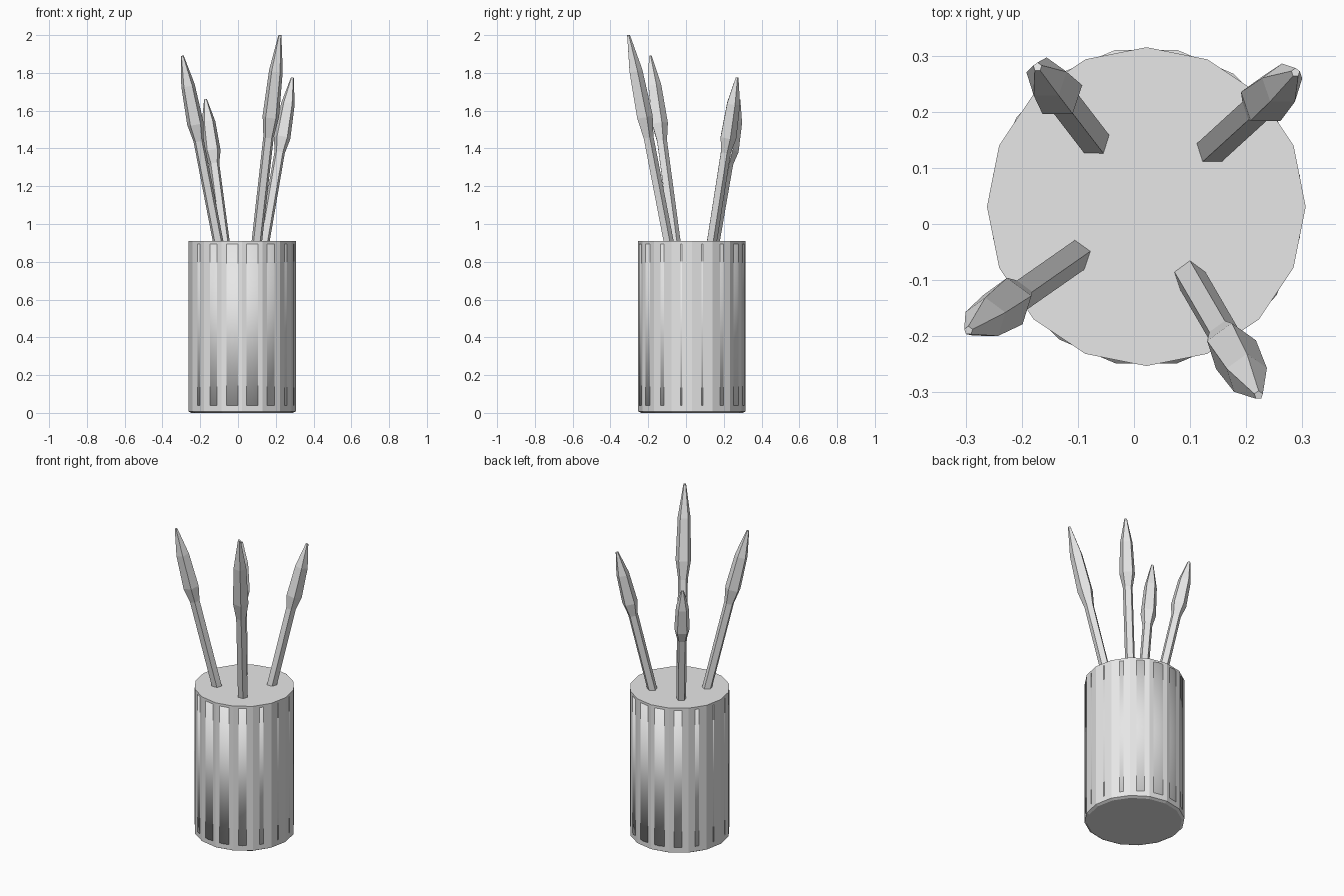
import bpy, bmesh, math
from mathutils import Vector

cube = bpy.data.objects.get("Cube")
if cube:
    bpy.data.objects.remove(cube, do_unlink=True)

grey = bpy.data.materials.new("light_grey")
grey.use_nodes = True
colour = (0.8, 0.8, 0.8, 1)
grey.diffuse_color = colour
grey.node_tree.nodes["Principled BSDF"].inputs["Base Color"].default_value = colour


def lathe(name, start, end, sides, phase, profile, smooth=False):
    """Capped prism around the line start-end; profile rows are (distance, radius x, radius y)."""
    start = Vector(start)
    axis = Vector(end) - start
    turn = Vector((0, 0, 1)).rotation_difference(axis)
    bm = bmesh.new()
    rings = []
    for dist, rx, ry in profile:
        ring = []
        for i in range(sides):
            a = phase + math.tau * i / sides
            p = Vector((rx * math.cos(a), ry * math.sin(a), dist))
            ring.append(bm.verts.new(start + turn @ p))
        rings.append(ring)
    for low, high in zip(rings, rings[1:]):
        for i in range(sides):
            j = (i + 1) % sides
            bm.faces.new((low[i], low[j], high[j], high[i]))
    bm.faces.new(rings[0][::-1])
    bm.faces.new(rings[-1])
    for f in bm.faces:
        f.smooth = smooth
    mesh = bpy.data.meshes.new(name)
    bm.to_mesh(mesh)
    bm.free()
    mesh.materials.append(grey)
    obj = bpy.data.objects.new(name, mesh)
    bpy.context.collection.objects.link(obj)
    return obj


# Cup with a narrow chamfer at the foot
CX, CY, R, TOP = 0.022, 0.031, 0.284, 0.91
lathe("cup", (CX, CY, 0), (CX, CY, TOP), 16, 0,
      [(0, R - 0.015, R - 0.015), (0.008, R, R), (TOP, R, R)])

# Inner liner, turned half a side so its corners form the raised ribs
lathe("cup_ribs", (CX, CY, 0.04), (CX, CY, 0.9), 16, math.pi / 16,
      [(0, 0.279, 0.285), (0.855, 0.279, 0.285)], smooth=True)

# Brushes: base on the cup top, tip, and height where the head begins
brushes = {
    "brush_front_right": ((-0.106, -0.058), (-0.295, -0.19, 1.89), 1.44),
    "brush_front_left": ((0.10, -0.095), (0.222, -0.305, 2.0), 1.46),
    "brush_back_left": ((0.14, 0.135), (0.288, 0.27, 1.775), 1.38),
    "brush_back_right": ((-0.072, 0.15), (-0.172, 0.28, 1.66), 1.32),
}
for name, (base, tip, neck) in brushes.items():
    base, tip = Vector((*base, TOP)), Vector(tip)
    foot = base - (tip - base) * 0.08
    length = (tip - foot).length
    neck_at = length * (neck - foot.z) / (tip.z - foot.z)
    head = length - neck_at
    rows = [(0, 0.029), (neck_at, 0.029), (neck_at + head * 0.2, 0.046),
            (neck_at + head * 0.65, 0.038), (length, 0.008)]
    lathe(name, foot, tip, 5, math.radians(18), [(d, r, r) for d, r in rows])
